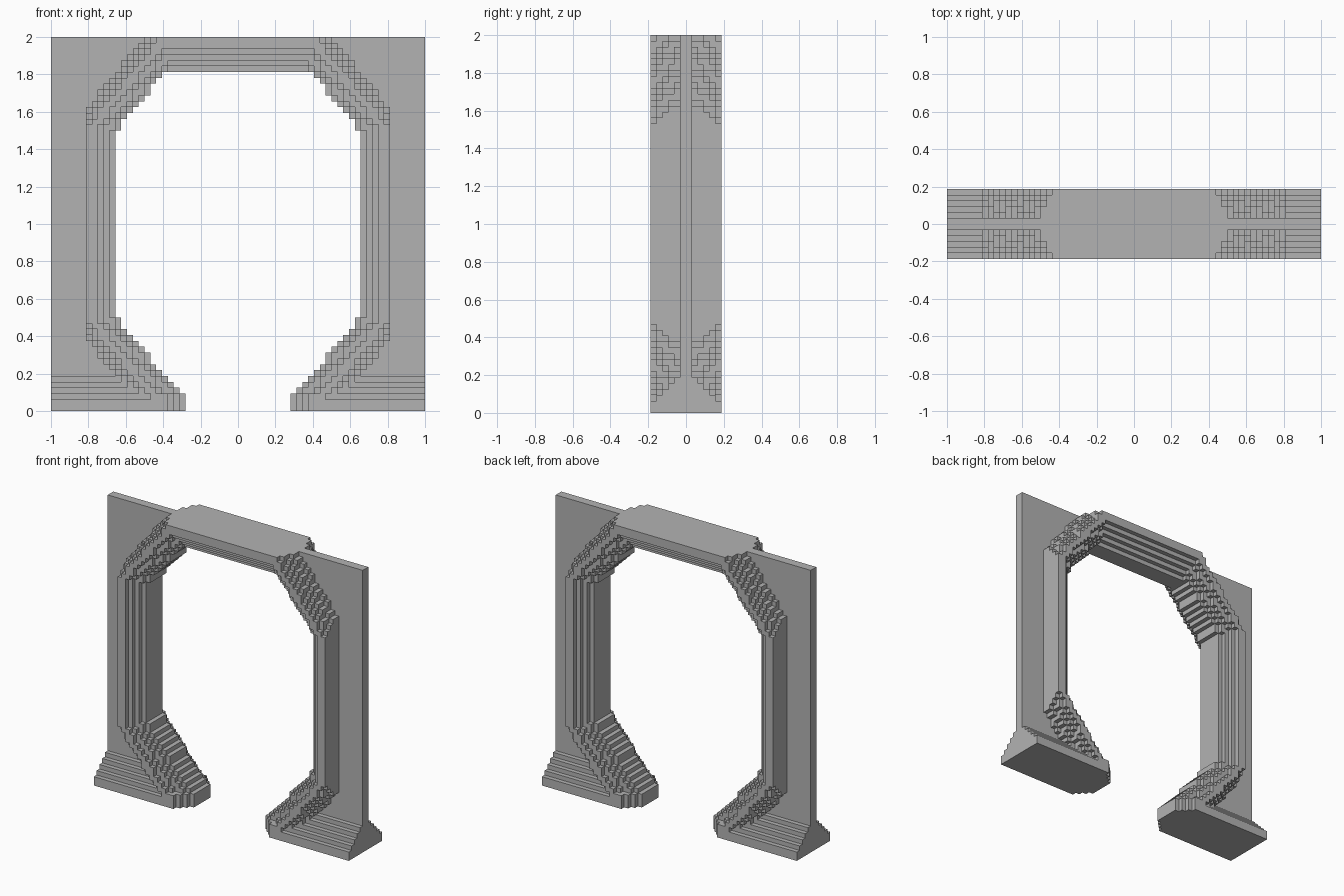
import bpy
import bmesh

cube = bpy.data.objects.get("Cube")
if cube:
    bpy.data.objects.remove(cube, do_unlink=True)

CELL = 1 / 32             # block size
ROWS, HALF, DEPTH = 64, 32, 6
SLOPE = 0.83              # run of the diagonal corners, in blocks per row

# Per layer, from the middle of the thickness outwards
OUTER_START = [16.2, 16.2, 15.8, 15.3, 14.55, 13.7]
INNER_START = [7.91, 7.91, 7.91, 9.0, 10.2, 11.6]
POST_INNER = [21, 21, 21, 22, 23, 24]
BEAM_BOTTOM = [58, 58, 59, 60, 61, 62]
POST_OUTER = 26

stone = bpy.data.materials.new("plain_grey")
stone.use_nodes = True
grey = (0.45, 0.45, 0.45, 1)
stone.diffuse_color = grey
stone.node_tree.nodes["Principled BSDF"].inputs["Base Color"].default_value = grey


def inner(layer, row):
    """First solid column beside the opening."""
    if row >= BEAM_BOTTOM[layer]:
        return 0
    step = 1 if row < 3 else min(row, ROWS - 1 - row)
    return min(POST_INNER[layer], round(INNER_START[layer] + SLOPE * step))


def outer(layer, row):
    """Column where the raised frame ends."""
    step = min(row, ROWS - 1 - row)
    return min(POST_OUTER, round(OUTER_START[layer] + SLOPE * step))


def part_at(col, layer, row):
    """Name of the part filling a block, or None where it is empty."""
    if not (col < HALF and layer < DEPTH and 0 <= row < ROWS):
        return None
    # Both halves are mirrored, so blocks continue across the middle planes
    col, layer = max(col, 0), max(layer, 0)
    if col < inner(layer, row):
        return None
    if layer == 0:
        return "wall_panel"
    if col < outer(layer, row):
        return "arch_frame"
    if row < 7 - layer:
        return "stepped_footing"
    return None


def build(name):
    """Skin the exposed block sides of one part, merge flat areas, mirror."""
    bm = bmesh.new()
    corners = {}

    def vert(p):
        if p not in corners:
            corners[p] = bm.verts.new([c * CELL for c in p])
        return corners[p]

    for cell in cells:
        if cells[cell] != name:
            continue
        for axis in range(3):
            u, v = (axis + 1) % 3, (axis + 2) % 3
            for side in (0, 1):
                beside = list(cell)
                beside[axis] += 2 * side - 1
                if part_at(*beside):
                    continue
                quad = []
                for du, dv in ((0, 0), (1, 0), (1, 1), (0, 1)):
                    p = list(cell)
                    p[axis] += side
                    p[u] += du
                    p[v] += dv
                    quad.append(vert(tuple(p)))
                bm.faces.new(quad if side else quad[::-1])

    bmesh.ops.dissolve_limit(bm, angle_limit=0.01, verts=bm.verts[:], edges=bm.edges[:])
    mesh = bpy.data.meshes.new(name)
    bm.to_mesh(mesh)
    bm.free()
    mesh.materials.append(stone)
    obj = bpy.data.objects.new(name, mesh)
    bpy.context.collection.objects.link(obj)
    mirror = obj.modifiers.new("Mirror", "MIRROR")
    mirror.use_axis = (True, True, False)


# One quarter of the gateway
cells = {(c, l, r): part_at(c, l, r)
         for c in range(HALF) for l in range(DEPTH) for r in range(ROWS)}

for part in ("wall_panel", "arch_frame", "stepped_footing"):
    build(part)
